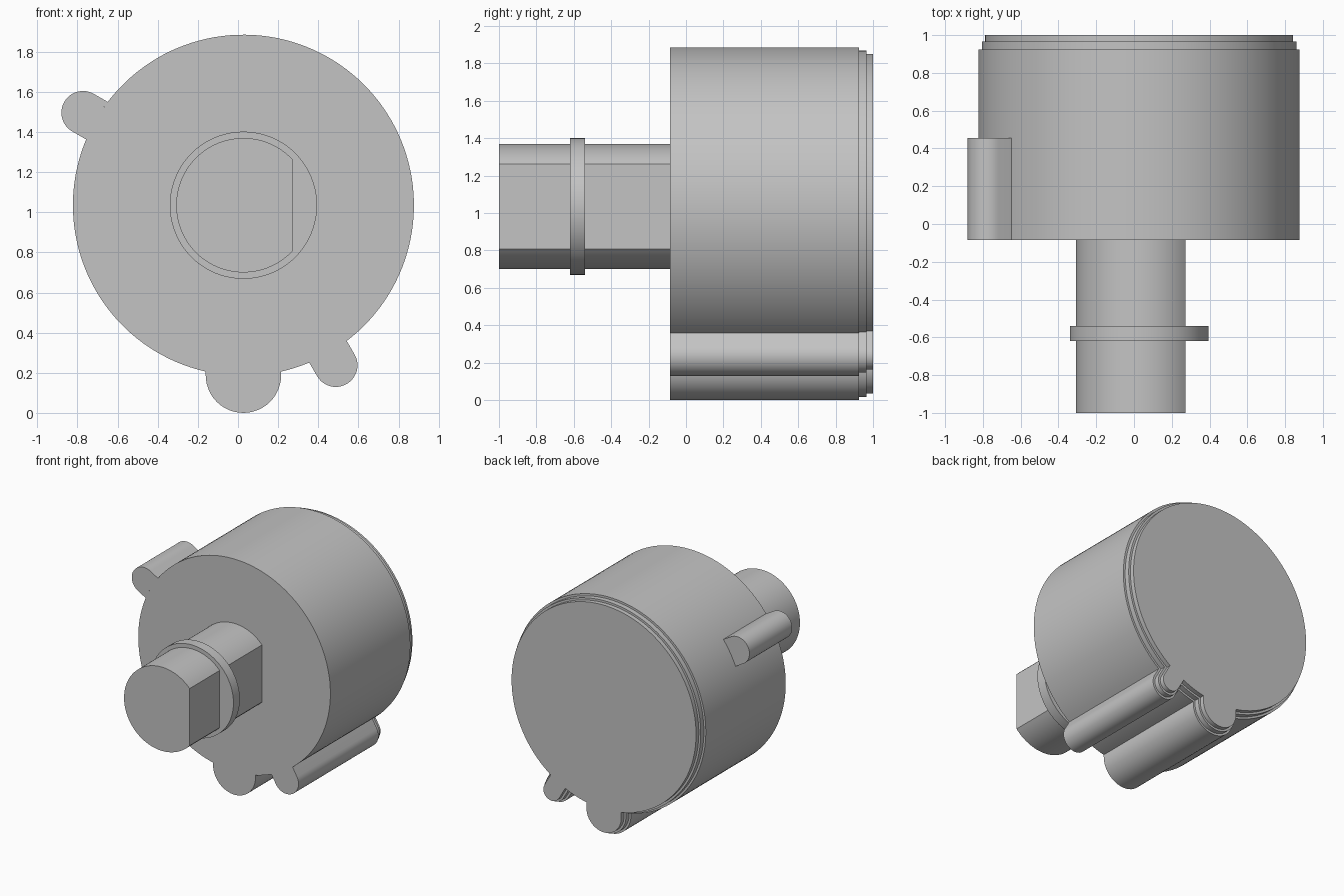
import bpy
import bmesh
from math import asin, cos, sin, sqrt, pi, radians, tau

if "Cube" in bpy.data.objects:
    bpy.data.objects.remove(bpy.data.objects["Cube"], do_unlink=True)

CX, CZ = 0.027, 1.035      # shared axis of housing and shaft
R = 0.85                   # housing radius
FRONT = -0.085             # front face of the housing

metal = bpy.data.materials.new("plain grey")
metal.use_nodes = True
grey = (0.55, 0.55, 0.55, 1)
metal.diffuse_color = grey
metal.node_tree.nodes["Principled BSDF"].inputs["Base Color"].default_value = grey


def arc(radius, start, end, steps):
    return [(radius * cos(start + (end - start) * i / steps),
             radius * sin(start + (end - start) * i / steps)) for i in range(steps + 1)]


def lobe(angle, distance, radius):
    """Rounded tip of an ear that points outward at the given angle."""
    return [(distance * cos(angle) + u, distance * sin(angle) + v)
            for u, v in arc(radius, angle - pi / 2, angle + pi / 2, 24)]


def loft(name, rings):
    """Skin matching outlines, each given as (y, points), and cap both ends."""
    bm = bmesh.new()
    loops = [[bm.verts.new((CX + u, y, CZ + v)) for u, v in pts] for y, pts in rings]
    for a, b in zip(loops, loops[1:]):
        for i in range(len(a)):
            j = (i + 1) % len(a)
            bm.faces.new((a[i], a[j], b[j], b[i]))
    bm.faces.new(loops[0])
    bm.faces.new(loops[-1])
    bmesh.ops.recalc_face_normals(bm, faces=bm.faces)
    mesh = bpy.data.meshes.new(name)
    bm.to_mesh(mesh)
    bm.free()
    mesh.materials.append(metal)
    obj = bpy.data.objects.new(name, mesh)
    bpy.context.collection.objects.link(obj)
    bpy.ops.object.select_all(action='DESELECT')
    obj.select_set(True)
    bpy.context.view_layer.objects.active = obj
    bpy.ops.object.shade_smooth_by_angle(angle=radians(25))
    return obj


def housing_outline(inset):
    """Round body with a wide bottom lobe and a narrow lower ear."""
    rad = R - inset
    big, small = 0.188 - inset, 0.108 - inset
    down, ear = radians(-90), radians(-60)
    half_big, half_small = asin(big / rad), asin(small / rad)
    pts = lobe(down, 0.847, big)
    pts += arc(rad, down + half_big, ear - half_small, 6)
    pts += lobe(ear, 0.921, small)
    pts += arc(rad, ear + half_small, down - half_big + tau, 120)
    return pts


# Housing with two small steps at the back rim
steps = [(FRONT, 0), (0.925, 0), (0.925, 0.017), (0.965, 0.017), (0.965, 0.034), (1, 0.034)]
loft("housing", [(y, housing_outline(inset)) for y, inset in steps])

# Short upper ear, its root following the housing wall
ear_angle, ear_radius = radians(150), 0.108
half = asin(ear_radius / R)
ear = lobe(ear_angle, 0.923, ear_radius) + arc(R, ear_angle + half, ear_angle - half, 6)
loft("upper_ear", [(FRONT, ear), (0.455, ear)])

# Shaft with one flat side
shaft_radius, flat = 0.335, 0.245
cut = asin(sqrt(shaft_radius ** 2 - flat ** 2) / shaft_radius)
shaft = arc(shaft_radius, cut, tau - cut, 72)
loft("shaft", [(-1, shaft), (FRONT, shaft)])

# Collar ring around the shaft
collar = arc(0.367, 0, tau, 80)[:-1]
loft("shaft_collar", [(-0.62, collar), (-0.54, collar)])
